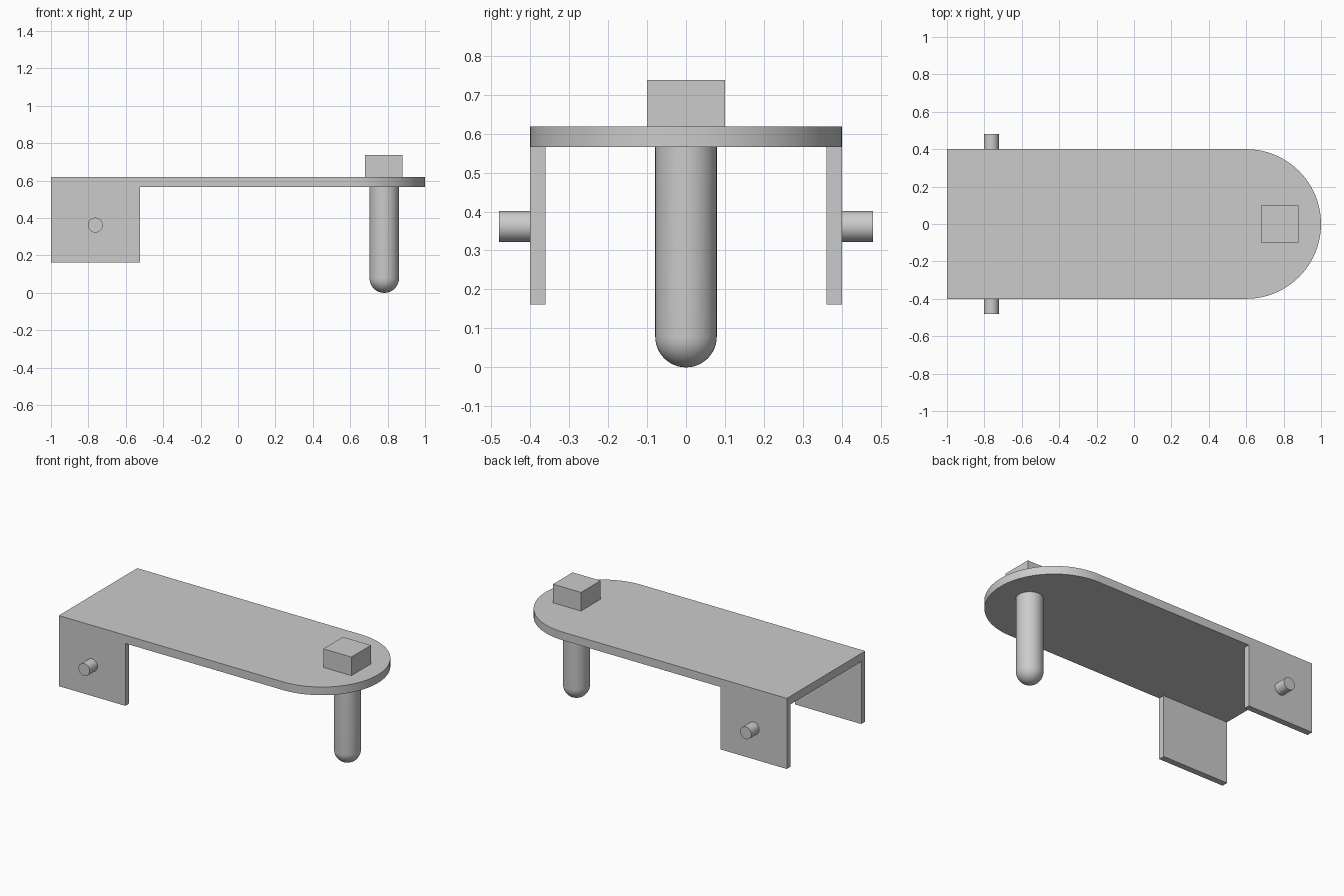
import bpy, bmesh, math
from mathutils import Matrix

if "Cube" in bpy.data.objects:
    bpy.data.objects.remove(bpy.data.objects["Cube"], do_unlink=True)

grey = bpy.data.materials.new("plain grey")
grey.use_nodes = True
colour = (0.6, 0.6, 0.6, 1)
grey.diffuse_color = colour
grey.node_tree.nodes["Principled BSDF"].inputs["Base Color"].default_value = colour

PLATE_LOW, PLATE_TOP, HALF = 0.565, 0.618, 0.4


def finish(name, bm, smooth=False):
    bmesh.ops.recalc_face_normals(bm, faces=bm.faces)
    mesh = bpy.data.meshes.new(name)
    bm.to_mesh(mesh)
    bm.free()
    mesh.materials.append(grey)
    obj = bpy.data.objects.new(name, mesh)
    bpy.context.collection.objects.link(obj)
    if smooth:
        bpy.ops.object.select_all(action='DESELECT')
        obj.select_set(True)
        bpy.context.view_layer.objects.active = obj
        bpy.ops.object.shade_smooth_by_angle(angle=math.radians(30))
    return obj


def box(name, low, high):
    bm = bmesh.new()
    size = [b - a for a, b in zip(low, high)]
    centre = [(a + b) / 2 for a, b in zip(low, high)]
    bmesh.ops.create_cube(bm, size=1, matrix=Matrix.Translation(centre) @ Matrix.Diagonal((*size, 1)))
    return finish(name, bm)


# Top plate with one rounded end
bm = bmesh.new()
steps = 48
outline = [(-1, HALF), (-1, -HALF)]
for i in range(steps + 1):
    a = math.pi * (i / steps - 0.5)
    outline.append((1 - HALF + HALF * math.cos(a), HALF * math.sin(a)))
face = bm.faces.new([bm.verts.new((x, y, PLATE_LOW)) for x, y in outline])
extruded = bmesh.ops.extrude_face_region(bm, geom=[face])["geom"]
bmesh.ops.translate(bm, vec=(0, 0, PLATE_TOP - PLATE_LOW),
                    verts=[v for v in extruded if isinstance(v, bmesh.types.BMVert)])
finish("top_plate", bm, True)

# Side flanges, each with a pivot pin
for name, side in (("right", -1), ("left", 1)):
    ys = sorted((side * 0.36, side * HALF))
    box(name + "_flange", (-1, ys[0], 0.162), (-0.525, ys[1], PLATE_LOW))
    bm = bmesh.new()
    place = Matrix.Translation((-0.763, side * 0.44, 0.362)) @ Matrix.Rotation(math.pi / 2, 4, 'X')
    bmesh.ops.create_cone(bm, cap_ends=True, segments=48, radius1=0.04, radius2=0.04,
                          depth=0.08, matrix=place)
    finish(name + "_pivot_pin", bm, True)

# Round-nosed post, spun from a profile
post_x, radius = 0.782, 0.079
bm = bmesh.new()
profile = [(radius * math.sin(i * math.pi / 24), radius * (1 - math.cos(i * math.pi / 24)))
           for i in range(13)]
profile += [(radius, PLATE_LOW), (0, PLATE_LOW)]
verts = [bm.verts.new((post_x + r, 0, z)) for r, z in profile]
edges = [bm.edges.new(pair) for pair in zip(verts, verts[1:])]
bmesh.ops.spin(bm, geom=verts + edges, cent=(post_x, 0, 0), axis=(0, 0, 1),
               angle=math.tau, steps=48)
bmesh.ops.remove_doubles(bm, verts=bm.verts, dist=0.0001)
finish("round_nosed_post", bm, True)

# Square block above the post
box("top_block", (0.68, -0.1, PLATE_TOP), (0.88, 0.1, 0.738))
